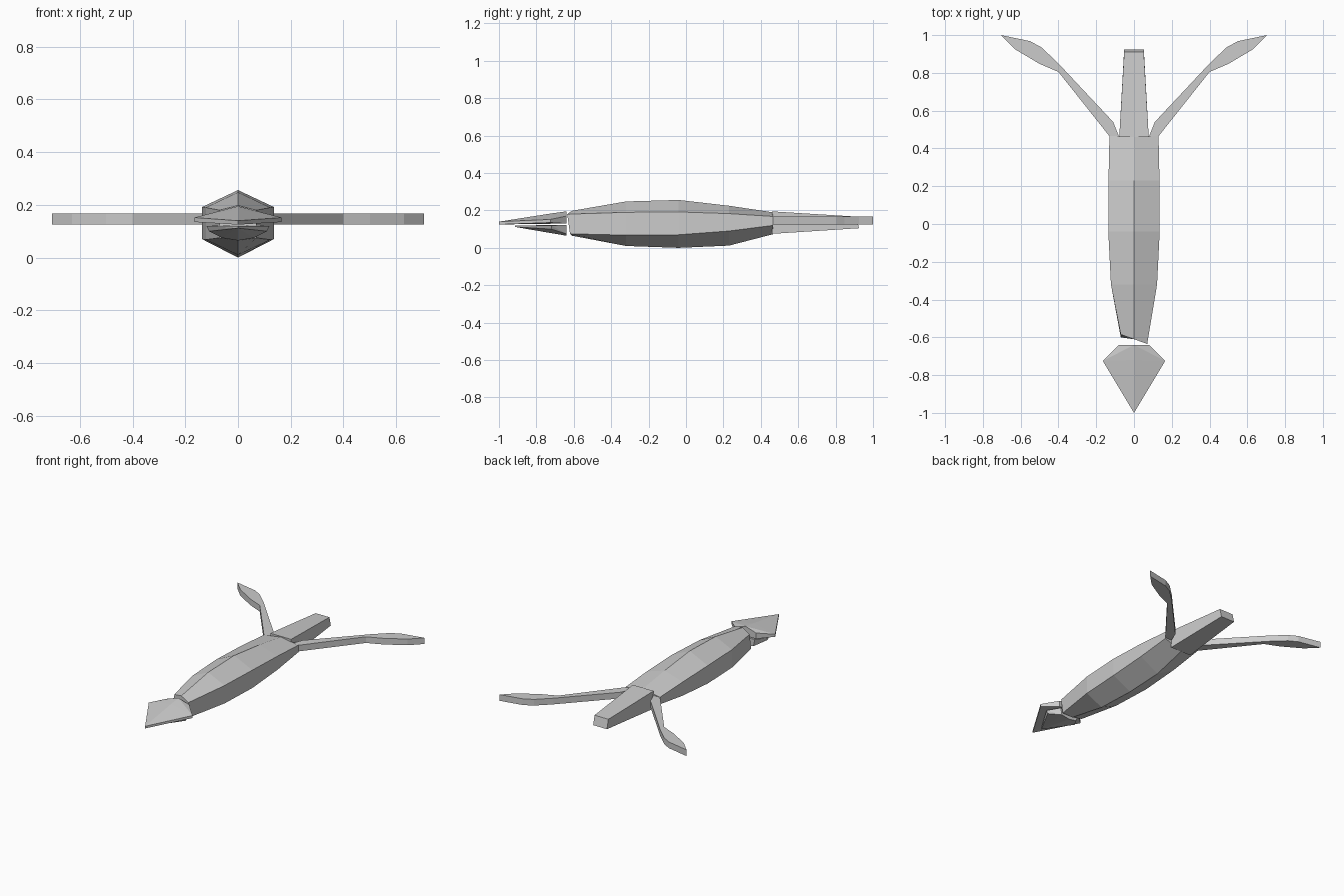
import bpy, bmesh

if "Cube" in bpy.data.objects:
    bpy.data.objects.remove(bpy.data.objects["Cube"])


def finish(name, bm, mirror=False):
    bmesh.ops.recalc_face_normals(bm, faces=bm.faces[:])
    me = bpy.data.meshes.new(name)
    bm.to_mesh(me)
    bm.free()
    ob = bpy.data.objects.new(name, me)
    bpy.context.collection.objects.link(ob)
    if mirror:
        ob.modifiers.new("Mirror", 'MIRROR').use_mirror_merge = False
    return ob


def loft(name, rings):
    bm = bmesh.new()
    rows = [[bm.verts.new(p) for p in r] for r in rings]
    for a, b in zip(rows, rows[1:]):
        n = len(a)
        for i in range(n):
            bm.faces.new((a[i], a[(i + 1) % n], b[(i + 1) % n], b[i]))
    bm.faces.new(rows[0])
    bm.faces.new(rows[-1])
    return finish(name, bm)


def hull(name, half):
    # convex solid from points on one side, mirrored over x
    bm = bmesh.new()
    pts = set(half) | {(-x, y, z) for x, y, z in half}
    for p in sorted(pts):
        bm.verts.new(p)
    bmesh.ops.convex_hull(bm, input=bm.verts[:])
    return finish(name, bm)


# Body: hexagonal sections (y, half width, bottom, low side, high side, top, slant)
sections = [
    (-0.61, 0.07, 0.065, 0.075, 0.18, 0.198, 0.025),
    (-0.32, 0.122, 0.01, 0.068, 0.19, 0.248, 0),
    (-0.04, 0.136, 0.0, 0.07, 0.192, 0.256, 0),
    (0.23, 0.135, 0.012, 0.09, 0.183, 0.225, 0),
    (0.465, 0.13, 0.073, 0.12, 0.168, 0.19, 0),
]
loft("body", [[(0, y, t), (w, y - s, h), (w, y - s * 0.4, l), (0, y, b),
               (-w, y + s * 0.4, l), (-w, y + s, h)]
              for y, w, b, l, h, t, s in sections])

# Tail: tapered box
loft("tail", [[(-w, y0, z0), (w, y0, z0), (w, y1, z1), (-w, y1, z1)]
              for w, y0, z0, y1, z1 in ((0.078, 0.46, 0.075, 0.46, 0.195),
                                        (0.052, 0.925, 0.105, 0.91, 0.167))])

# Head: pointed upper plate and smaller lower jaw
hull("upper_head", [(0, -0.64, 0.195), (0.08, -0.64, 0.17), (0.08, -0.64, 0.13),
                    (0.165, -0.725, 0.152), (0.165, -0.725, 0.135),
                    (0, -0.72, 0.184), (0, -1.0, 0.14), (0, -1.0, 0.125)])
hull("lower_jaw", [(0, -0.64, 0.065), (0.06, -0.64, 0.075), (0.07, -0.64, 0.122),
                   (0.12, -0.72, 0.12), (0.11, -0.72, 0.1),
                   (0, -0.915, 0.12), (0, -0.915, 0.112)])

# Legs: flat outline with thickness, mirrored to the other side
outline = [(0.08, 0.465), (0.13, 0.465), (0.40, 0.805), (0.50, 0.848),
           (0.63, 0.925), (0.705, 1.0), (0.55, 0.968), (0.49, 0.935),
           (0.405, 0.855), (0.11, 0.54)]
bm = bmesh.new()
face = bm.faces.new([bm.verts.new((x, y, 0.125)) for x, y in outline])
ext = bmesh.ops.extrude_face_region(bm, geom=[face], use_keep_orig=True)
top = [v for v in ext["geom"] if isinstance(v, bmesh.types.BMVert)]
bmesh.ops.translate(bm, verts=top, vec=(0, 0, 0.042))
finish("rear_legs", bm, mirror=True)
